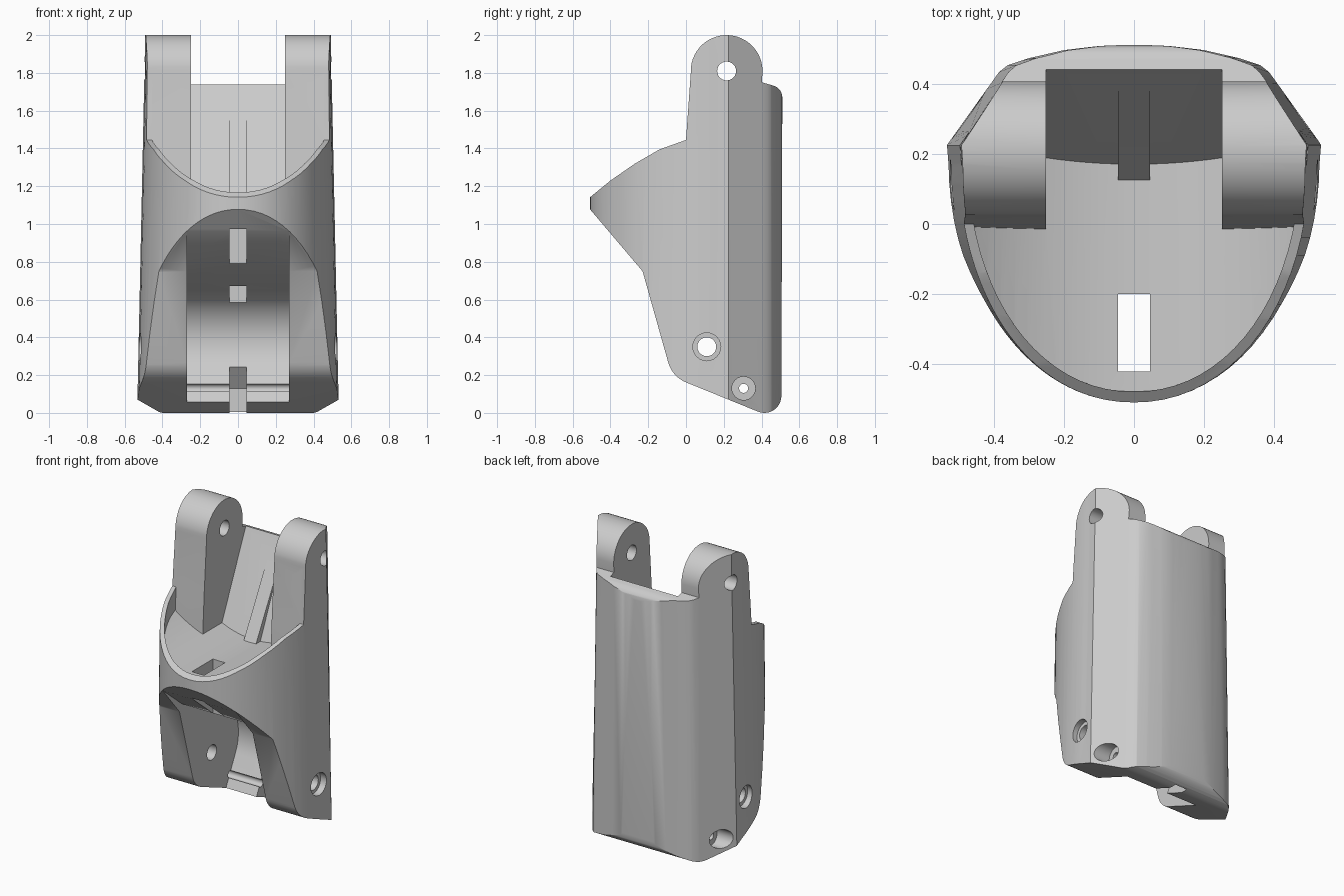
import bpy, bmesh, math
from mathutils import Vector

cube = bpy.data.objects.get("Cube")
if cube:
    bpy.data.objects.remove(cube)

grey = bpy.data.materials.new("plain grey")
grey.use_nodes = True
colour = (0.6, 0.6, 0.6, 1)
grey.diffuse_color = colour
grey.node_tree.nodes["Principled BSDF"].inputs["Base Color"].default_value = colour


def prism(name, outline, axis, lo, hi):
    """Extrude a 2D outline along an axis: x takes (y,z), y takes (x,z), z takes (x,y)."""
    def place(p, d):
        return {"x": (d, p[0], p[1]), "y": (p[0], d, p[1]), "z": (p[0], p[1], d)}[axis]
    bm = bmesh.new()
    face = bm.faces.new([bm.verts.new(place(p, lo)) for p in outline])
    top = bmesh.ops.extrude_face_region(bm, geom=[face])["geom"]
    shift = Vector(place((0, 0), hi - lo))
    bmesh.ops.translate(bm, vec=shift, verts=[v for v in top if isinstance(v, bmesh.types.BMVert)])
    bmesh.ops.recalc_face_normals(bm, faces=bm.faces)
    mesh = bpy.data.meshes.new(name)
    bm.to_mesh(mesh)
    bm.free()
    mesh.materials.append(grey)
    obj = bpy.data.objects.new(name, mesh)
    bpy.context.collection.objects.link(obj)
    return obj


def combine(target, tool, operation="DIFFERENCE"):
    mod = target.modifiers.new("cut", "BOOLEAN")
    mod.operation, mod.solver, mod.object = operation, "EXACT", tool
    bpy.context.view_layer.objects.active = target
    bpy.ops.object.modifier_apply(modifier=mod.name)
    bpy.data.objects.remove(tool)


def arc(cx, cy, r, start, end, n):
    angles = [math.radians(start + (end - start) * i / n) for i in range(n + 1)]
    return [(cx + r * math.cos(a), cy + r * math.sin(a)) for a in angles]


def box(lo_y, lo_z, hi_y, hi_z):
    return [(lo_y, lo_z), (hi_y, lo_z), (hi_y, hi_z), (lo_y, hi_z)]


def mirrored(half):
    return half + [(-x, y) for x, y in reversed(half) if x > 0]


def taper(obj):
    for v in obj.data.vertices:
        v.co.x *= 1 - 0.04 * v.co.z


# Plan outline: rounded front, flat angled corners, shallow back
front = [(0.53 * math.sin(a) ** 0.96, 0.17 - 0.678 * math.cos(a))
         for a in (math.pi / 2 * i / 20 for i in range(21))]
back = [(0.534, 0.225), (0.385, 0.432), (0.36, 0.452), (0.3, 0.472),
        (0.2, 0.495), (0.1, 0.507), (0, 0.511)]
body = prism("hinged_housing", mirrored(front + back), "z", -0.1, 2.2)
taper(body)

# Side silhouette
side = ([(-0.51, 1.08), (-0.51, 1.14), (-0.4, 1.23), (-0.27, 1.32), (-0.14, 1.395),
         (0, 1.445), (0.026, 1.81)]
        + arc(0.215, 1.81, 0.19, 175, 0, 24)
        + [(0.402, 1.75)]
        + arc(0.445, 1.67, 0.065, 70, 0, 6)
        + arc(0.415, 0.09, 0.09, 0, -110, 10)
        + arc(0.06, 0.31, 0.16, -112, -165, 8)
        + [(-0.23, 0.75)])
combine(body, prism("silhouette", side, "x", -1, 1), "INTERSECT")

# Upper cavity: thin rim, trough floor, hinge arms, sloped wall with a rib
inner = [(x * 0.945, 0.17 + (y - 0.17) * 0.955) for x, y in front] + [(0.5, 0.8)]
cavity = prism("cavity", mirrored(inner), "z", 0.9, 2.3)
taper(cavity)
trough = arc(0, 1.95, 0.8, -140, -40, 32) + [(0.7, 0.5), (-0.7, 0.5)]
combine(cavity, prism("trough_floor", trough, "y", -1, 1))
arm = [(-0.036, 0.8), (0, 1.445), (0.026, 1.81), (0.04, 2.5), (1, 2.5), (1, 0.8)]
for lo, hi in ((0.25, 1), (-1, -0.25)):
    combine(cavity, prism("arm_block", arm, "x", lo, hi))
wall = [(0.01, 0.8), (0.559, 2), (0.79, 2.5), (1.2, 2.5), (1.2, 0.8)]
combine(cavity, prism("back_wall", wall, "x", -1.1, 1.1))
rib = [(0.1, 1.0), (0.125, 1.15), (0.395, 1.64), (0.9, 1.64), (0.9, 1.0)]
combine(cavity, prism("rib", rib, "x", -0.045, 0.045))
combine(body, cavity)

# Lower pocket for the mating knuckle
pocket = ([(-0.7, 1.2), (-0.42, 0.97), (-0.2, 0.79), (0, 0.72)]
          + arc(0.11, 0.38, 0.28, 75, -28, 20)
          + [(0.24, 0.02), (0.2, -0.2), (-0.7, -0.2)])
combine(body, prism("knuckle_pocket", pocket, "x", -0.27, 0.27))

# Cord slots through the floor, up the back and out of the base
exit_slot = [(0.15, 0.25), (0.35, 0.25), (0.44, 0.13), (0.44, -0.1), (0.15, -0.1)]
for outline in (box(-0.42, 0.6, -0.2, 1.35), box(0.13, 0.55, 0.3, 0.95), exit_slot):
    combine(body, prism("cord_slot", outline, "x", -0.045, 0.045))

# Pin holes, with wider recesses on the outside
for y, z, r, recess, depth in ((0.215, 1.81, 0.05, 0, 0), (0.11, 0.35, 0.05, 0.074, 0.48),
                               (0.305, 0.13, 0.024, 0.062, 0.40)):
    combine(body, prism("pin_hole", arc(y, z, r, 0, 345, 23), "x", -1, 1))
    if recess:
        for lo, hi in ((depth, 1), (-1, -depth)):
            combine(body, prism("recess", arc(y, z, recess, 0, 345, 23), "x", lo, hi))

bpy.ops.object.select_all(action="DESELECT")
body.select_set(True)
bpy.context.view_layer.objects.active = body
bpy.ops.object.shade_smooth_by_angle(angle=math.radians(25))
